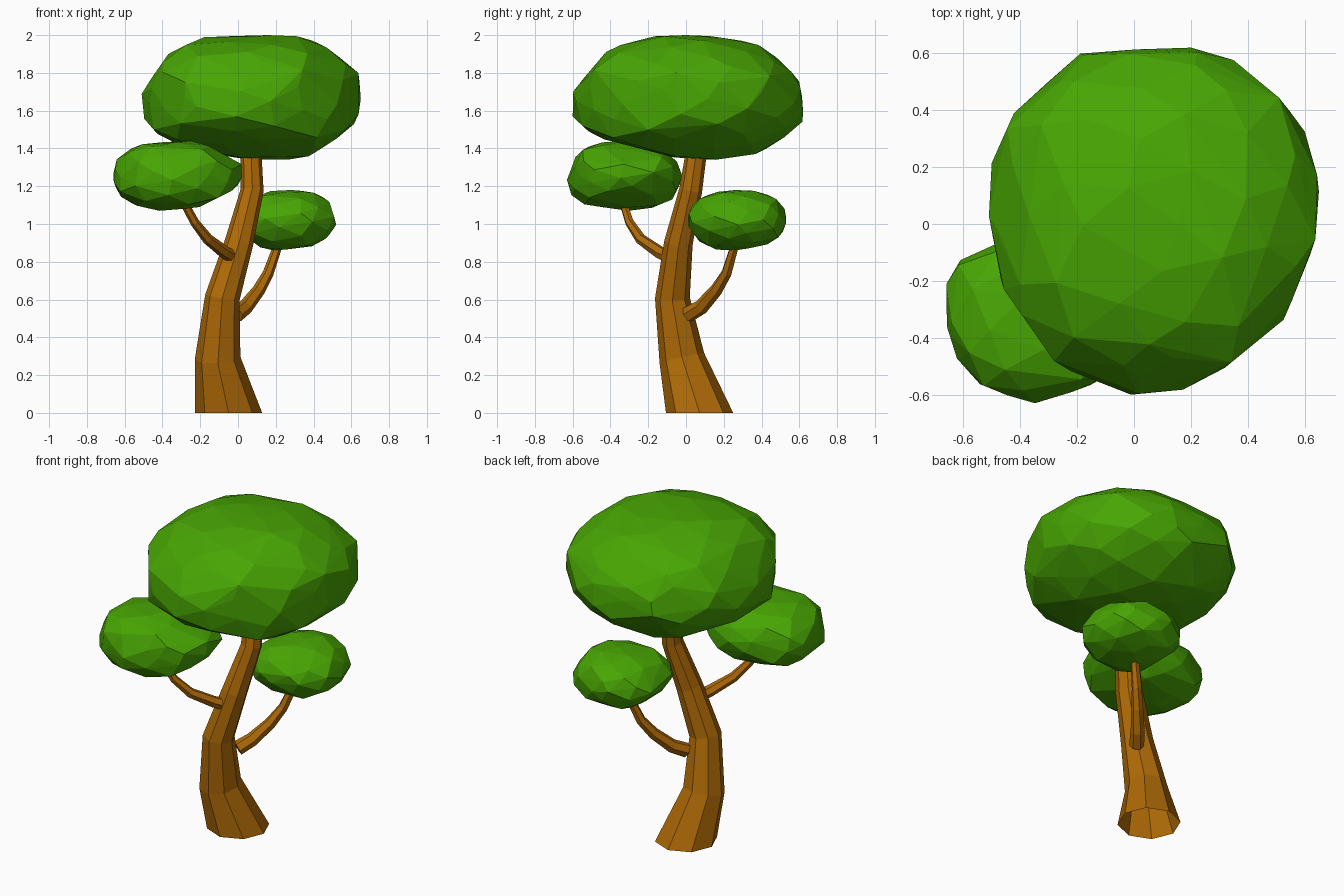
import bpy, bmesh, math, random
from mathutils import Vector

cube = bpy.data.objects.get("Cube")
if cube:
    bpy.data.objects.remove(cube, do_unlink=True)


def make_material(name, rgb):
    mat = bpy.data.materials.new(name)
    mat.use_nodes = True
    color = (*rgb, 1.0)
    mat.diffuse_color = color
    mat.node_tree.nodes["Principled BSDF"].inputs["Base Color"].default_value = color
    return mat


bark = make_material("bark brown", (0.43, 0.145, 0.002))
leaf = make_material("leaf green", (0.065, 0.38, 0.001))


def finish(name, bm, mat):
    bmesh.ops.recalc_face_normals(bm, faces=bm.faces[:])
    mesh = bpy.data.meshes.new(name)
    bm.to_mesh(mesh)
    bm.free()
    mesh.materials.append(mat)
    obj = bpy.data.objects.new(name, mesh)
    bpy.context.collection.objects.link(obj)
    return obj


def limb(name, path, sides, grounded=False):
    """Faceted tube through (x, y, z, radius) points; grounded leaves a level, open foot."""
    bm = bmesh.new()
    centres = [Vector(p[:3]) for p in path]
    rings = []
    for i, c in enumerate(centres):
        ahead = centres[min(i + 1, len(path) - 1)] - centres[max(i - 1, 0)]
        axis = Vector((0, 0, 1)) if grounded and i == 0 else ahead.normalized()
        u = Vector((0, 1, 0)).cross(axis).normalized()
        v = axis.cross(u)
        ring = []
        for k in range(sides):
            a = math.tau * k / sides
            ring.append(bm.verts.new(c + path[i][3] * (u * math.cos(a) + v * math.sin(a))))
        rings.append(ring)
    for low, high in zip(rings, rings[1:]):
        for k in range(sides):
            n = (k + 1) % sides
            bm.faces.new((low[k], low[n], high[n], high[k]))
    if not grounded:
        bm.faces.new(rings[0])
    bm.faces.new(rings[-1])
    return finish(name, bm, bark)


def reach(outline, centre, ray):
    """Distance along a 2D ray from centre to the edge of a convex outline."""
    best = math.inf
    for p, q in zip(outline, outline[1:] + outline[:1]):
        nx, ny = q[1] - p[1], p[0] - q[0]
        gap = nx * (p[0] - centre[0]) + ny * (p[1] - centre[1])
        rate = nx * ray[0] + ny * ray[1]
        if gap * rate > 0:
            best = min(best, gap / rate)
    return best


def foliage(name, count, seed, front, side, top=None):
    """Irregular faceted clump: a rounded body trimmed by its (x,z), (y,z), (x,y) outlines."""
    rng = random.Random(seed)
    spans = [[p[0] for p in front], [p[0] for p in side], [p[1] for p in front]]
    low = Vector([min(s) for s in spans])
    high = Vector([max(s) for s in spans])
    mid, half = (low + high) / 2, (high - low) / 2
    views = [(front, 0, 2), (side, 1, 2)] + ([(top, 0, 1)] if top else [])
    bm = bmesh.new()
    golden = math.pi * (3 - math.sqrt(5))
    for i in range(count):
        h = 1 - 2 * (i + 0.5) / count + rng.uniform(-0.5, 0.5) / count
        a = golden * i + rng.uniform(-0.15, 0.15)
        r = math.sqrt(1 - h * h)
        ray = Vector((r * math.cos(a) * half.x, r * math.sin(a) * half.y, h * half.z))
        limits = [reach(o, (mid[j], mid[k]), (ray[j], ray[k])) for o, j, k in views]
        bm.verts.new(mid + ray * min(limits + [rng.uniform(1.03, 1.08)]))
    bmesh.ops.convex_hull(bm, input=bm.verts[:])
    bmesh.ops.delete(bm, geom=[v for v in bm.verts if not v.link_faces], context='VERTS')
    # let the outermost corners touch the outlines
    for axis in range(3):
        values = [v.co[axis] for v in bm.verts]
        lo, hi = min(values), max(values)
        for v in bm.verts:
            t = (v.co[axis] - lo) / (hi - lo)
            v.co[axis] = low[axis] + t * (high[axis] - low[axis])
    return finish(name, bm, leaf)


# Trunk
limb("trunk", [(-0.05, 0.072, 0, 0.178), (-0.108, -0.022, 0.29, 0.121),
               (-0.083, -0.072, 0.61, 0.092), (0.005, -0.04, 0.9, 0.076),
               (0.075, 0.025, 1.18, 0.061), (0.066, 0.065, 1.45, 0.054)], 8, grounded=True)

# Branches
limb("front_branch", [(-0.02, -0.08, 0.82, 0.036), (-0.07, -0.14, 0.85, 0.034),
                      (-0.16, -0.24, 0.92, 0.029), (-0.23, -0.3, 1.01, 0.024),
                      (-0.3, -0.34, 1.14, 0.021)], 6)
limb("back_branch", [(-0.01, 0.01, 0.52, 0.043), (0.04, 0.08, 0.56, 0.04),
                     (0.11, 0.16, 0.65, 0.034), (0.16, 0.215, 0.74, 0.029),
                     (0.22, 0.265, 0.91, 0.023)], 6)

# Foliage
foliage("crown", 110, 4,
        front=[(-.51, 1.68), (-.35, 1.91), (-.18, 2), (.35, 2), (.62, 1.85), (.65, 1.72),
               (.62, 1.55), (.5, 1.45), (.32, 1.34), (.01, 1.35), (-.39, 1.46), (-.48, 1.55)],
        side=[(-.6, 1.58), (-.59, 1.71), (-.4, 1.93), (-.12, 2), (.13, 1.99), (.4, 1.95),
              (.59, 1.77), (.62, 1.62), (.6, 1.47), (.36, 1.37), (.03, 1.34), (-.48, 1.47)],
        top=[(.18, .63), (.43, .54), (.62, .28), (.65, 0), (.52, -.33), (.23, -.57),
             (-.06, -.6), (-.27, -.48), (-.45, -.22), (-.51, .1), (-.47, .36), (-.18, .61)])
foliage("front_clump", 66, 8,
        front=[(-.66, 1.27), (-.6, 1.37), (-.47, 1.44), (-.22, 1.44), (.02, 1.3),
               (-.04, 1.19), (-.23, 1.09), (-.45, 1.07), (-.59, 1.14)],
        side=[(-.63, 1.3), (-.51, 1.42), (-.35, 1.44), (-.15, 1.42), (-.02, 1.3),
              (-.02, 1.16), (-.24, 1.07), (-.6, 1.12)],
        top=[(-.66, -.26), (-.56, -.08), (-.3, -.02), (-.05, -.1), (.02, -.25),
             (-.02, -.45), (-.15, -.55), (-.35, -.63), (-.58, -.53)])
foliage("back_clump", 60, 15,
        front=[(-.02, 1.01), (.05, 1.12), (.21, 1.18), (.39, 1.17), (.48, 1.12),
               (.52, 1), (.47, .93), (.34, .86), (.13, .87)],
        side=[(.01, 1), (.03, 1.1), (.13, 1.16), (.33, 1.18), (.53, 1.12),
              (.53, 1), (.49, .91), (.25, .86), (.1, .88)])
